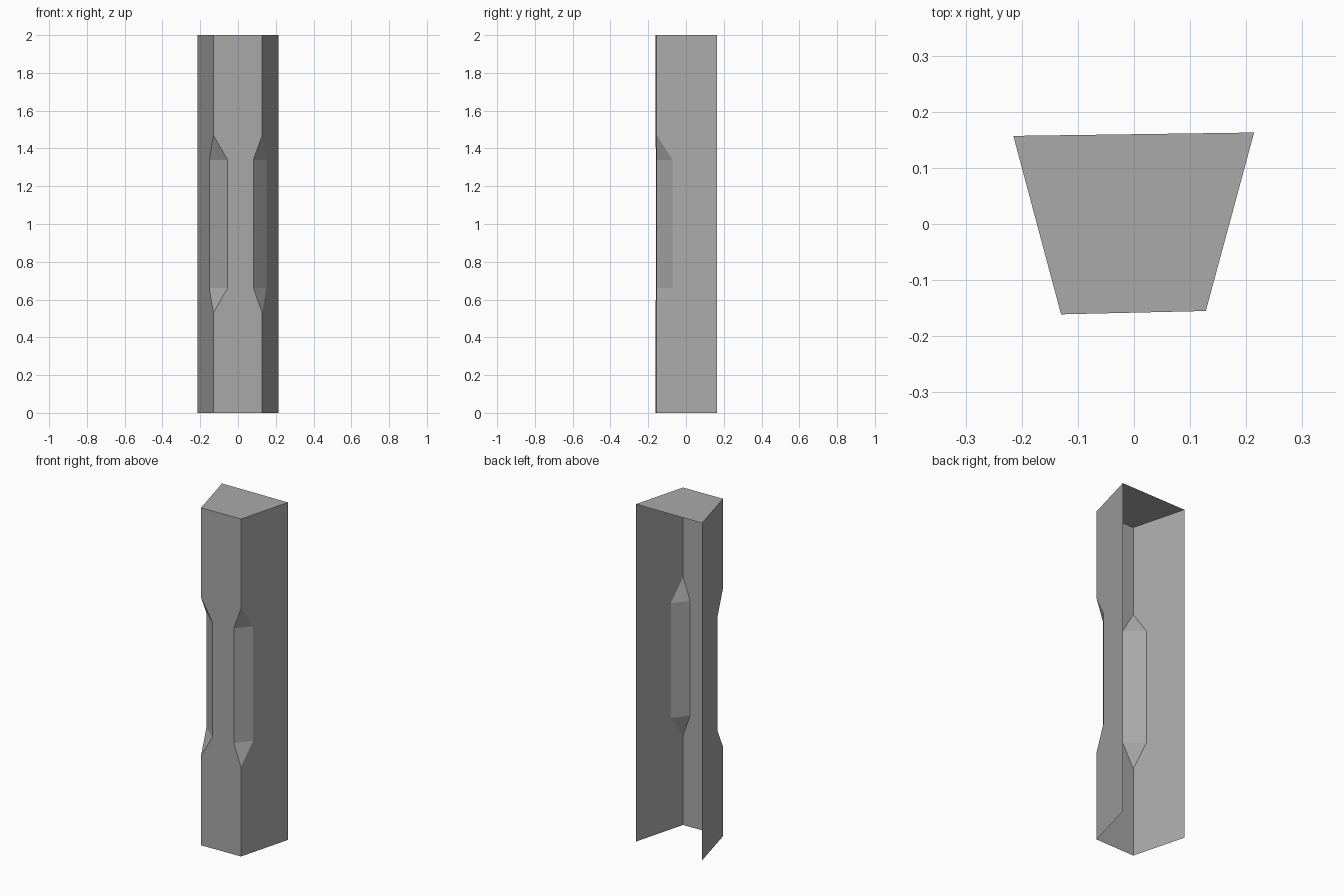
import bpy
import bmesh
from mathutils import Vector

if "Cube" in bpy.data.objects:
    bpy.data.objects.remove(bpy.data.objects["Cube"], do_unlink=True)

HEIGHT = 2.0
TIP_LOW, CUT_LOW, CUT_HIGH, TIP_HIGH = 0.53, 0.66, 1.34, 1.47

# Plan corners; the +x side is the model's left
front_right, front_left = Vector((-0.13, -0.161)), Vector((0.128, -0.155))
back_right, back_left = Vector((-0.215, 0.157)), Vector((0.214, 0.163))

# Single stone colour
stone = bpy.data.materials.new("grey_stone")
stone.use_nodes = True
colour = (0.4, 0.4, 0.4, 1)
stone.diffuse_color = colour
bsdf = stone.node_tree.nodes["Principled BSDF"]
bsdf.inputs["Base Color"].default_value = colour
bsdf.inputs["Roughness"].default_value = 0.8

bm = bmesh.new()


def add_face(points, outward):
    """Add a face from (plan point, height) pairs, turned to face outward."""
    face = bm.faces.new([bm.verts.new((p.x, p.y, z)) for p, z in points])
    face.normal_update()
    if face.normal.dot(Vector(outward)) < 0:
        face.normal_flip()


def notched_edge(corner, inner):
    """Vertical edge stepping in along the chamfer, from bottom to top."""
    return [(corner, 0), (corner, TIP_LOW), (inner, CUT_LOW),
            (inner, CUT_HIGH), (corner, TIP_HIGH), (corner, HEIGHT)]


# Side walls and chamfered front corners
front_edges = []
for corner, other, back, width, sign in (
        (front_right, front_left, back_right, 0.288, -1),
        (front_left, front_right, back_left, 0.18, 1)):
    on_front = corner.lerp(other, width)
    on_side = corner.lerp(back, 0.26)
    front_edges.append(notched_edge(corner, on_front))
    add_face(notched_edge(corner, on_side) + [(back, HEIGHT), (back, 0)],
             (sign, 0, 0))
    out = (sign, -1, 0)
    add_face([(on_front, CUT_LOW), (on_side, CUT_LOW),
              (on_side, CUT_HIGH), (on_front, CUT_HIGH)], out)
    for tip, cut in ((TIP_LOW, CUT_LOW), (TIP_HIGH, CUT_HIGH)):
        add_face([(corner, tip), (on_front, cut), (on_side, cut)], out)

# Front wall and top cap; back and underside stay open
add_face(front_edges[0] + front_edges[1][::-1], (0, -1, 0))
add_face([(p, HEIGHT) for p in (front_right, front_left, back_left, back_right)],
         (0, 0, 1))

bmesh.ops.remove_doubles(bm, verts=bm.verts, dist=0.0001)
mesh = bpy.data.meshes.new("chamfered_pillar")
bm.to_mesh(mesh)
bm.free()
mesh.materials.append(stone)
pillar = bpy.data.objects.new("chamfered_pillar", mesh)
bpy.context.collection.objects.link(pillar)
